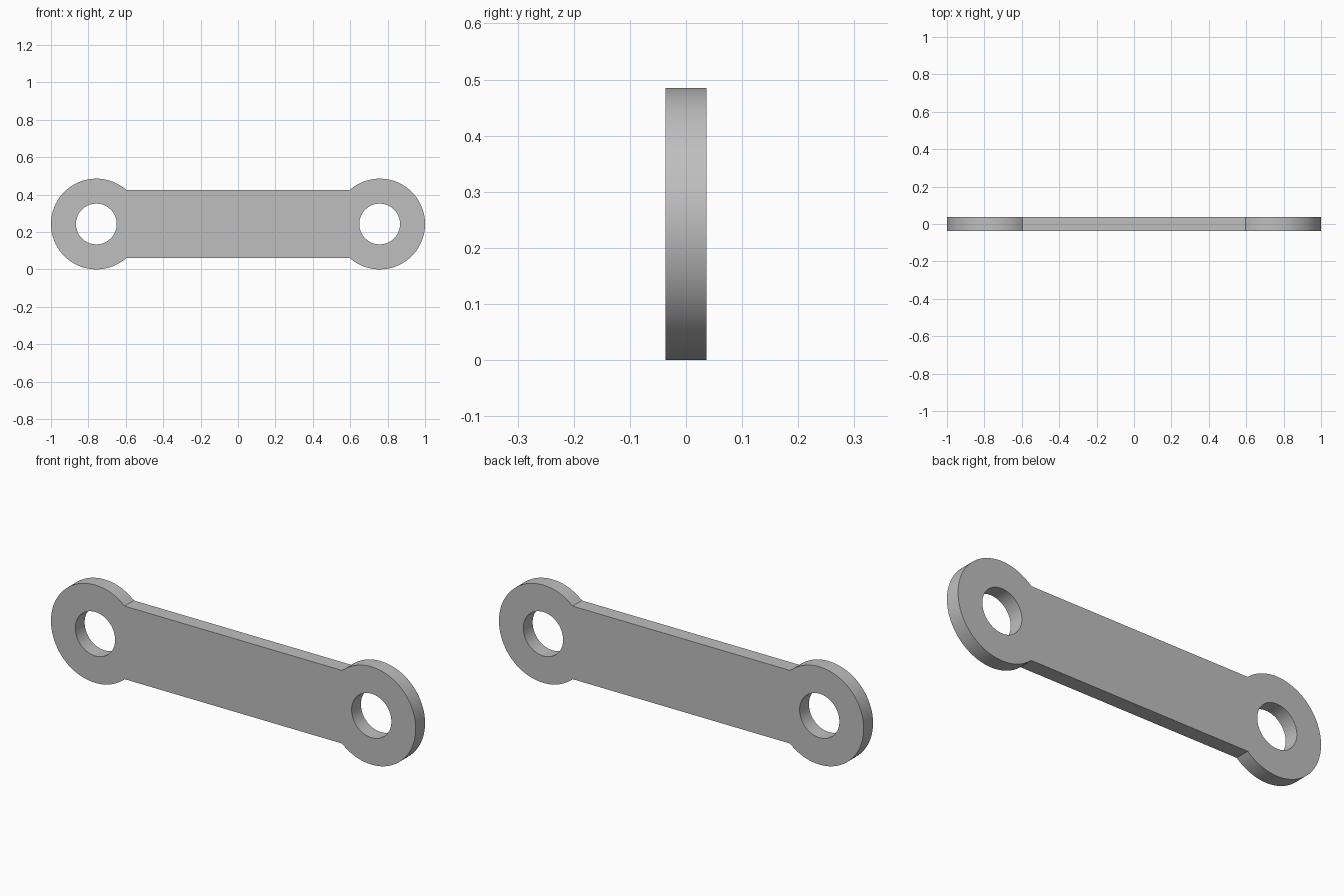
import bpy, bmesh, math
from mathutils import Vector

cube = bpy.data.objects.get("Cube")
if cube:
    bpy.data.objects.remove(cube, do_unlink=True)

EYE_R = 0.2425      # outer radius of each end
HOLE_R = 0.109
EYE_X = 1 - EYE_R
BAR_HALF = 0.181    # half height of the bar
THICK = 0.073
SEGMENTS = 96

# Plain grey metal
metal = bpy.data.materials.new("grey metal")
metal.use_nodes = True
color = (0.52, 0.52, 0.52, 1)
metal.diffuse_color = color
metal.node_tree.nodes["Principled BSDF"].inputs["Base Color"].default_value = color


def arc(cx, radius, start, end, steps):
    """Points along an arc in the XZ plane, centred on the link axis."""
    angles = [start + (end - start) * i / steps for i in range(steps + 1)]
    return [Vector((cx + radius * math.cos(a), -THICK / 2, EYE_R + radius * math.sin(a)))
            for a in angles]


def add_loop(bm, points):
    verts = [bm.verts.new(p) for p in points]
    return [bm.edges.new((v, verts[(i + 1) % len(verts)])) for i, v in enumerate(verts)]


# Outline: two round ends joined by the straight bar edges
join = math.pi - math.asin(BAR_HALF / EYE_R)
outline = (arc(EYE_X, EYE_R, -join, join, SEGMENTS)
           + arc(-EYE_X, EYE_R, math.pi - join, math.pi + join, SEGMENTS))

bm = bmesh.new()
edges = add_loop(bm, outline)

# Pin holes
for side in (-1, 1):
    edges += add_loop(bm, arc(side * EYE_X, HOLE_R, 0, math.tau, SEGMENTS)[:-1])

# Fill the plate and give it thickness
bmesh.ops.triangle_fill(bm, edges=edges, use_beauty=True, use_dissolve=False)
result = bmesh.ops.extrude_face_region(bm, geom=bm.faces[:])
top = [g for g in result["geom"] if isinstance(g, bmesh.types.BMVert)]
bmesh.ops.translate(bm, verts=top, vec=(0, THICK, 0))
bmesh.ops.recalc_face_normals(bm, faces=bm.faces[:])

mesh = bpy.data.meshes.new("link_plate")
bm.to_mesh(mesh)
bm.free()
mesh.materials.append(metal)
link = bpy.data.objects.new("link_plate", mesh)
bpy.context.collection.objects.link(link)

# Smooth rims, sharp edges
bpy.ops.object.select_all(action="DESELECT")
link.select_set(True)
bpy.context.view_layer.objects.active = link
bpy.ops.object.shade_smooth_by_angle(angle=math.radians(30))
